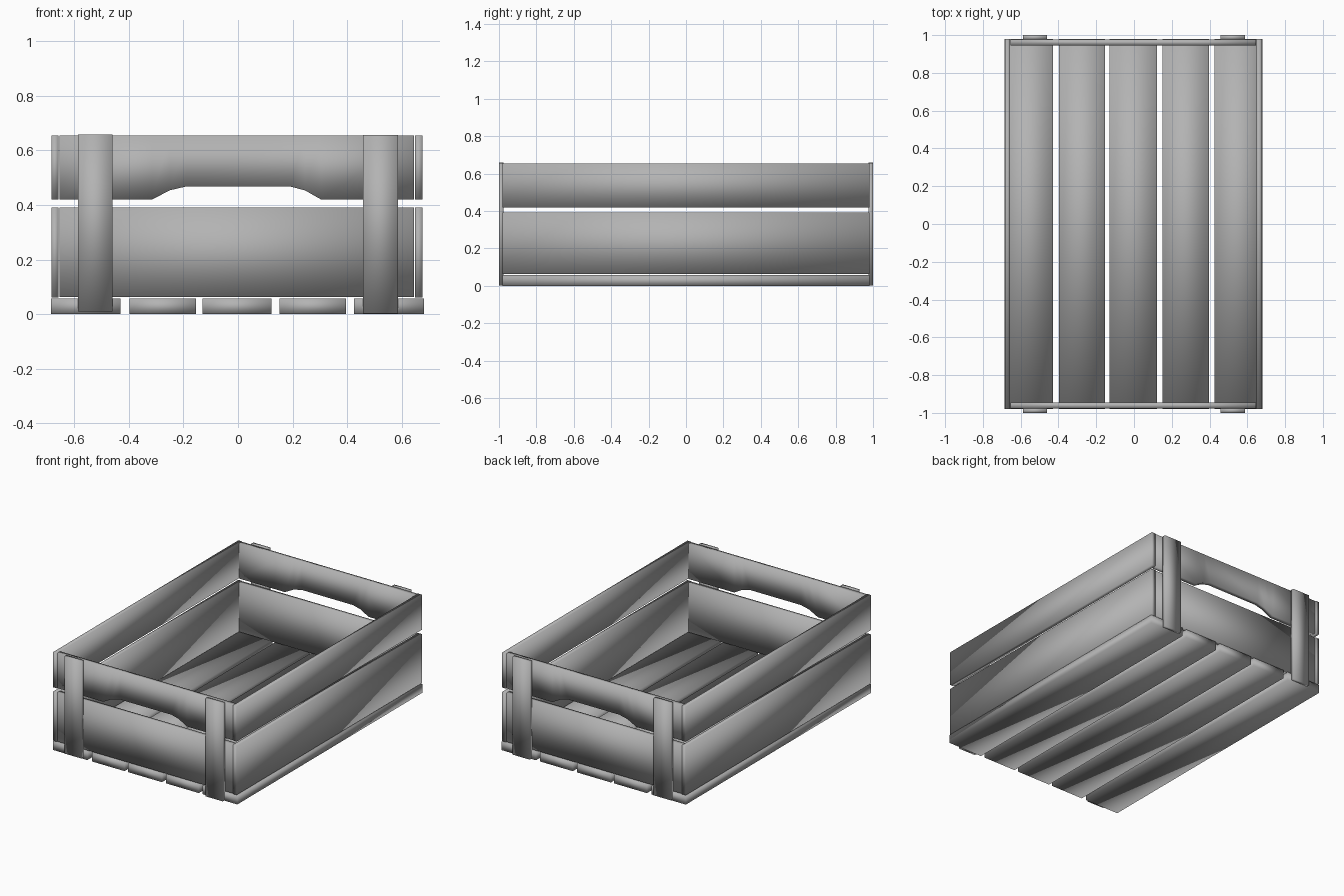
import bpy, bmesh
from mathutils import Vector

if "Cube" in bpy.data.objects:
    bpy.data.objects.remove(bpy.data.objects["Cube"])

wood = bpy.data.materials.new("dark_grey_wood")
wood.diffuse_color = (0.45, 0.45, 0.45, 1)
wood.use_nodes = True
wood.node_tree.nodes["Principled BSDF"].inputs["Base Color"].default_value = wood.diffuse_color


def finish(name, bm):
    bmesh.ops.recalc_face_normals(bm, faces=bm.faces[:])
    me = bpy.data.meshes.new(name)
    bm.to_mesh(me)
    bm.free()
    me.shade_smooth()  # fully smooth: faces shade softly towards their edges
    me.materials.append(wood)
    ob = bpy.data.objects.new(name, me)
    bpy.context.collection.objects.link(ob)
    return ob


def board(name, x, y, z):
    """Plank spanning the given (min, max) ranges."""
    bm = bmesh.new()
    bmesh.ops.create_cube(bm, size=1)
    for v in bm.verts:
        v.co = Vector([r[0] if c < 0 else r[1] for c, r in zip(v.co, (x, y, z))])
    return finish(name, bm)


def handle_board(name, bottom, top, y):
    """Plank with a flat top and a shaped (x, z) lower edge."""
    bm = bmesh.new()
    cols = [(bm.verts.new((x, y[0], z)), bm.verts.new((x, y[0], top)))
            for x, z in bottom]
    faces = [bm.faces.new((a[0], b[0], b[1], a[1])) for a, b in zip(cols, cols[1:])]
    ext = bmesh.ops.extrude_face_region(bm, geom=faces, use_keep_orig=True)
    verts = [g for g in ext["geom"] if isinstance(g, bmesh.types.BMVert)]
    bmesh.ops.translate(bm, verts=verts, vec=(0, y[1] - y[0], 0))
    return finish(name, bm)


# Floor slats
floor = [(-0.685, -0.43), (-0.397, -0.154), (-0.13, 0.123),
         (0.152, 0.396), (0.425, 0.681)]
for i, xr in enumerate(floor):
    board(f"floor_slat_{i + 1}", xr, (-0.98, 0.98), (0, 0.057))

# Long side boards, lower and upper
for side, xr in (("left", (-0.684, -0.657)), ("right", (0.648, 0.676))):
    board(f"{side}_lower_board", xr, (-0.98, 0.98), (0.062, 0.391))
    board(f"{side}_upper_board", xr, (-0.98, 0.98), (0.42, 0.655))

# End boards: plain below, hand-hold cut into the upper one
grip = [(-0.655, 0.42), (-0.315, 0.42), (-0.25, 0.454), (-0.19, 0.468),
        (0.19, 0.468), (0.245, 0.454), (0.305, 0.42), (0.645, 0.42)]
for end, s in (("front", -1), ("back", 1)):
    yr = sorted((s * 0.946, s * 0.976))
    board(f"{end}_lower_board", (-0.655, 0.645), yr, (0.063, 0.391))
    handle_board(f"{end}_handle_board", grip, 0.655, yr)
    # Upright battens on the outside of each end
    yb = sorted((s * 0.976, s * 1.0))
    board(f"{end}_left_batten", (-0.587, -0.46), yb, (0.01, 0.659))
    board(f"{end}_right_batten", (0.458, 0.587), yb, (0.003, 0.657))
